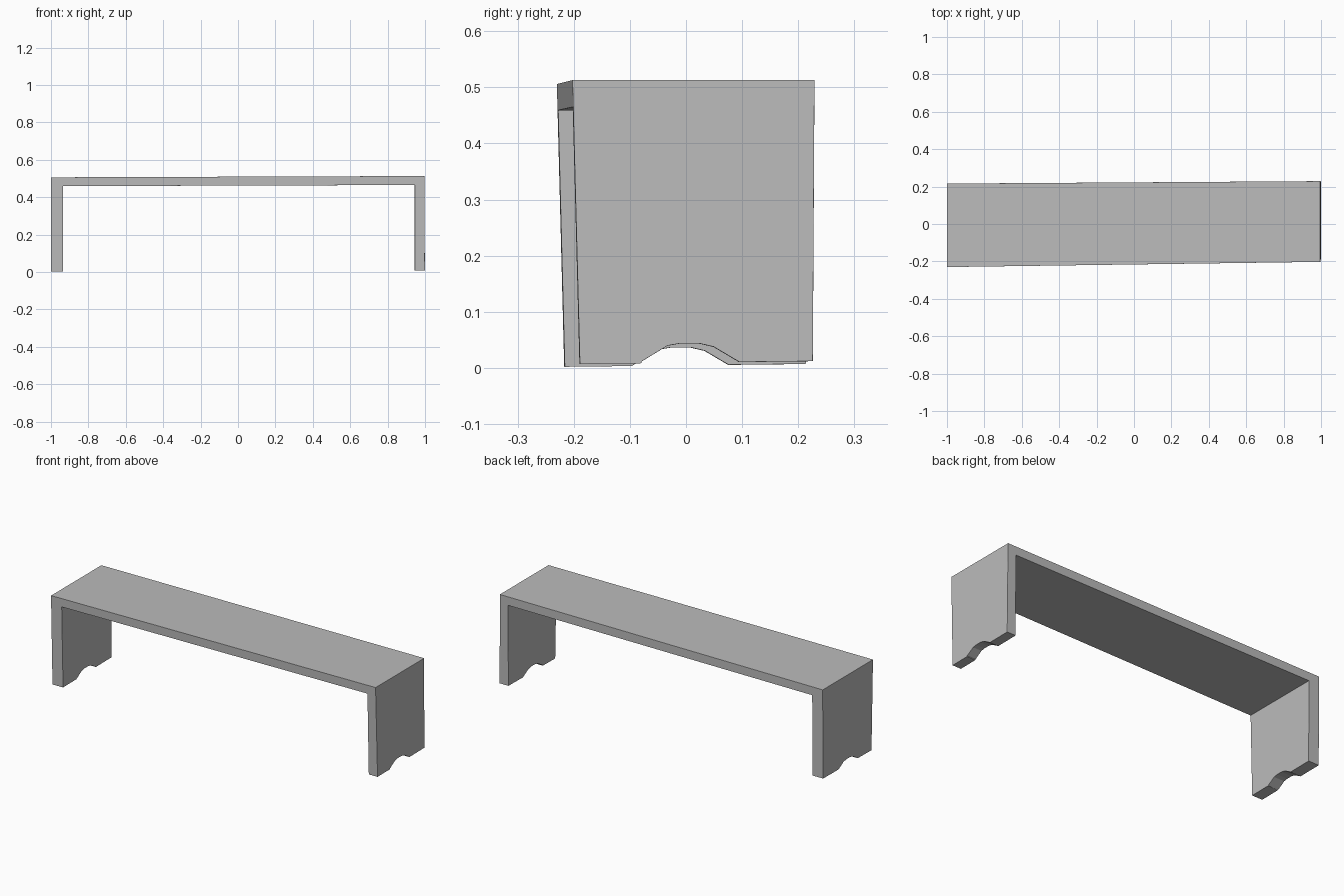
import bpy
import bmesh

cube = bpy.data.objects.get("Cube")
if cube:
    bpy.data.objects.remove(cube, do_unlink=True)

grey = bpy.data.materials.new("plain grey")
grey.use_nodes = True
grey.diffuse_color = (0.5, 0.5, 0.5, 1)
grey.node_tree.nodes["Principled BSDF"].inputs["Base Color"].default_value = (0.5, 0.5, 0.5, 1)


def extrude_between(name, side_a, side_b):
    """Closed solid bridging two matching outlines."""
    bm = bmesh.new()
    a = [bm.verts.new(p) for p in side_a]
    b = [bm.verts.new(p) for p in side_b]
    bm.faces.new(a)
    bm.faces.new(b[::-1])
    for i in range(len(a)):
        j = (i + 1) % len(a)
        bm.faces.new((a[j], a[i], b[i], b[j]))
    bmesh.ops.triangulate(bm, faces=bm.faces[:])
    bmesh.ops.recalc_face_normals(bm, faces=bm.faces[:])
    mesh = bpy.data.meshes.new(name)
    bm.to_mesh(mesh)
    bm.free()
    mesh.materials.append(grey)
    obj = bpy.data.objects.new(name, mesh)
    bpy.context.collection.objects.link(obj)
    return obj


# Arch outline of the seat and both legs, seen from the front
arch = [(-1, 0.002), (-1, 0.506), (0.996, 0.513), (0.999, 0.007),
        (0.945, 0.007), (0.945, 0.465), (-0.935, 0.459), (-0.935, 0.002)]


def front_edge(x, z):
    return (x, -0.217 + 0.014 * (x + 1) - 0.026 * z, z)


def back_edge(x, z):
    lift = 0.005 if z < 0.1 else 0
    return (x, 0.213 + 0.0065 * (x + 1) + 0.006 * z, z + lift)


bench = extrude_between("bench", [front_edge(*p) for p in arch],
                        [back_edge(*p) for p in arch])

# Shallow arched cut-out under the legs
notch = [(-0.11, -0.05), (-0.092, 0.004), (-0.046, 0.032), (-0.023, 0.036),
         (0.01, 0.036), (0.036, 0.03), (0.08, 0.004), (0.09, -0.05)]
cutter = extrude_between("foot_notch_cutter",
                         [(-1.1, y - 0.004, z) for y, z in notch],
                         [(1.1, y + 0.014, z + 0.008) for y, z in notch])
cutter.hide_render = True
cutter.hide_viewport = True

cut = bench.modifiers.new("foot notches", "BOOLEAN")
cut.operation = "DIFFERENCE"
cut.solver = "EXACT"
cut.object = cutter

# Slightly softened edges
soft = bench.modifiers.new("soft edges", "BEVEL")
soft.width = 0.003
soft.segments = 2
soft.limit_method = "ANGLE"
soft.angle_limit = 0.9
